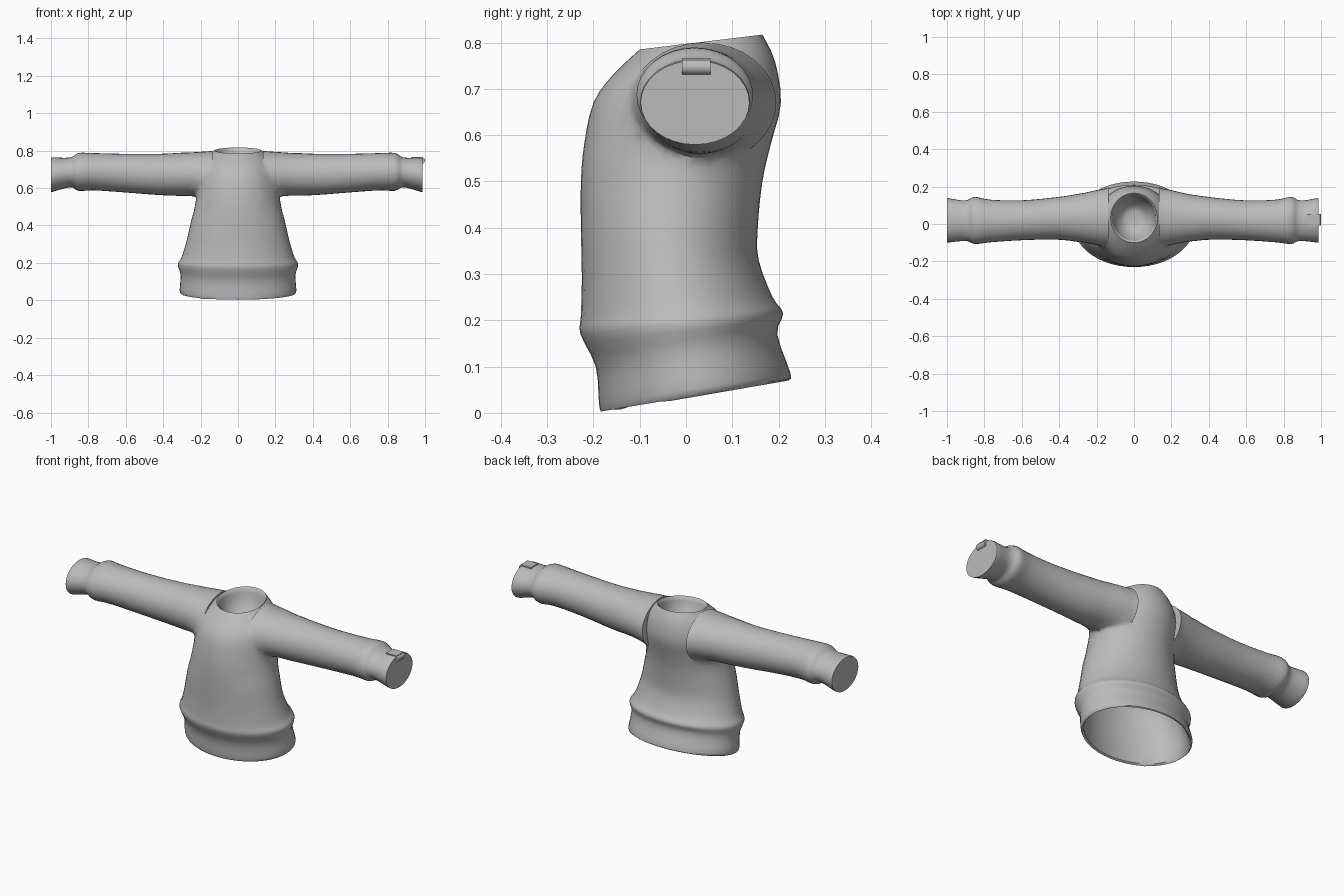
import bpy, bmesh, math
from mathutils import Vector

cube = bpy.data.objects.get("Cube")
if cube:
    bpy.data.objects.remove(cube, do_unlink=True)

grey = bpy.data.materials.new("knit_grey")
grey.use_nodes = True
COLOR = (0.5, 0.5, 0.5, 1)
grey.diffuse_color = COLOR
grey.node_tree.nodes["Principled BSDF"].inputs["Base Color"].default_value = COLOR


def refine(rows, steps=3):
    """Catmull-Rom refinement of a list of section rows."""
    out = []
    for i in range(len(rows) - 1):
        a, b, c, d = (rows[max(0, min(len(rows) - 1, i + k))] for k in (-1, 0, 1, 2))
        for s in range(steps):
            t = s / steps
            out.append([q + 0.5 * t * (r - p + t * (2 * p - 5 * q + 4 * r - w + t * (3 * (q - r) + w - p)))
                        for p, q, r, w in zip(a, b, c, d)])
    return out + [list(rows[-1])]


def loft(name, rings):
    """Skin closed rings of points and cap both ends."""
    bm = bmesh.new()
    loops = [[bm.verts.new(p) for p in ring] for ring in rings]
    n = len(loops[0])
    for a, b in zip(loops, loops[1:]):
        for i in range(n):
            bm.faces.new((a[i], a[(i + 1) % n], b[(i + 1) % n], b[i]))
    bm.faces.new(loops[0])
    bm.faces.new(loops[-1])
    bmesh.ops.recalc_face_normals(bm, faces=bm.faces)
    mesh = bpy.data.meshes.new(name)
    bm.to_mesh(mesh)
    bm.free()
    mesh.materials.append(grey)
    obj = bpy.data.objects.new(name, mesh)
    bpy.context.collection.objects.link(obj)
    return obj


def body_ring(row, n=48):
    zf, zb, yf, yb, w = row
    ring = []
    for i in range(n):
        a = math.tau * i / n
        k = (1 + math.sin(a)) / 2
        ring.append((w * math.cos(a), yf + (yb - yf) * k, zf + (zb - zf) * k))
    return ring


def sleeve_ring(row, side, n=32):
    x, zl, zh, yf, yb = row
    return [(side * x, (yf + yb) / 2 + (yb - yf) / 2 * math.cos(a), (zl + zh) / 2 + (zh - zl) / 2 * math.sin(a))
            for a in (math.tau * i / n for i in range(n))]


# Body sections: front z, back z, front y, back y, half width
outside = [
    (0.00, 0.07, -0.183, 0.222, 0.302), (0.02, 0.085, -0.188, 0.226, 0.312),
    (0.10, 0.17, -0.195, 0.197, 0.307), (0.17, 0.215, -0.228, 0.210, 0.322),
    (0.21, 0.25, -0.227, 0.187, 0.302), (0.29, 0.33, -0.225, 0.157, 0.277),
    (0.40, 0.40, -0.227, 0.155, 0.256), (0.50, 0.50, -0.227, 0.165, 0.233),
    (0.58, 0.58, -0.220, 0.183, 0.220), (0.67, 0.67, -0.200, 0.205, 0.208),
    (0.73, 0.76, -0.158, 0.192, 0.180), (0.785, 0.817, -0.10, 0.165, 0.125)]
# Hollow under the hem and bowl in the collar
hem_hollow = [
    (0.42, 0.42, -0.06, 0.02, 0.06), (0.38, 0.38, -0.16, 0.10, 0.18),
    (0.25, 0.28, -0.195, 0.145, 0.26), (0.01, 0.08, -0.175, 0.213, 0.293)]
collar_bowl = [
    (0.78, 0.81, -0.092, 0.157, 0.117), (0.72, 0.73, -0.07, 0.135, 0.10),
    (0.67, 0.67, -0.03, 0.09, 0.06), (0.66, 0.66, 0.01, 0.05, 0.02)]
rows = refine(hem_hollow) + refine(outside) + refine(collar_bowl)
sweater = loft("sweater", [body_ring(r) for r in rows])

# Sleeve sections: x, low z, high z, front y, back y
sleeve = [
    (0.135, 0.54, 0.800, -0.12, 0.195), (0.20, 0.553, 0.797, -0.115, 0.185),
    (0.30, 0.558, 0.789, -0.095, 0.16), (0.42, 0.563, 0.783, -0.083, 0.142),
    (0.60, 0.577, 0.783, -0.087, 0.126), (0.76, 0.588, 0.787, -0.098, 0.130),
    (0.84, 0.585, 0.788, -0.107, 0.145), (0.875, 0.603, 0.768, -0.093, 0.130),
    (0.91, 0.600, 0.762, -0.091, 0.126), (0.98, 0.580, 0.764, -0.099, 0.138),
    (0.988, 0.580, 0.760, -0.097, 0.136)]
for side, tip in ((1, 0.986), (-1, 1.0)):
    stretch = tip / sleeve[-1][0]
    rings = [sleeve_ring([r[0] * stretch] + r[1:], side) for r in refine(sleeve)]
    arm = loft("sleeve_" + ("left" if side > 0 else "right"), rings)
    join = sweater.modifiers.new("join_sleeve", "BOOLEAN")
    join.operation, join.solver, join.object = "UNION", "EXACT", arm

# Bake the union, then drop the separate sleeves
joined = bpy.data.meshes.new_from_object(sweater.evaluated_get(bpy.context.evaluated_depsgraph_get()))
sweater.modifiers.clear()
sweater.data = joined
for name in ("sleeve_left", "sleeve_right"):
    bpy.data.objects.remove(bpy.data.objects[name], do_unlink=True)

# Soften the shoulder and armpit seams only
bm = bmesh.new()
bm.from_mesh(joined)
bmesh.ops.remove_doubles(bm, verts=bm.verts, dist=0.004)
bmesh.ops.triangulate(bm, faces=[f for f in bm.faces if len(f.verts) > 4 and abs(f.normal.x) < 0.95])
seam = [v for v in bm.verts if 0.14 < abs(v.co.x) < 0.30 and v.co.z > 0.46]
for _ in range(5):
    bmesh.ops.smooth_vert(bm, verts=seam, factor=0.5, use_axis_x=True, use_axis_y=True, use_axis_z=True)
bmesh.ops.recalc_face_normals(bm, faces=bm.faces)
bm.to_mesh(joined)
bm.free()

# Small tag folded over the left cuff: flat strip ending in a rolled edge
bpy.ops.mesh.primitive_cube_add(size=1, location=(0.957, 0.022, 0.757))
tag = bpy.context.object
tag.name = "cuff_tag"
tag.scale = (0.065, 0.062, 0.018)
bpy.ops.mesh.primitive_cylinder_add(vertices=12, radius=0.017, depth=0.062,
                                    location=(0.983, 0.022, 0.747), rotation=(math.pi / 2, 0, 0))
roll = bpy.context.object
roll.name = "cuff_tag_roll"
for part in (tag, roll):
    part.data.materials.append(grey)

# Smooth shading with crisp rims
bpy.ops.object.select_all(action="DESELECT")
for part in (sweater, tag, roll):
    part.select_set(True)
bpy.context.view_layer.objects.active = sweater
bpy.ops.object.shade_smooth_by_angle(angle=math.radians(50))
